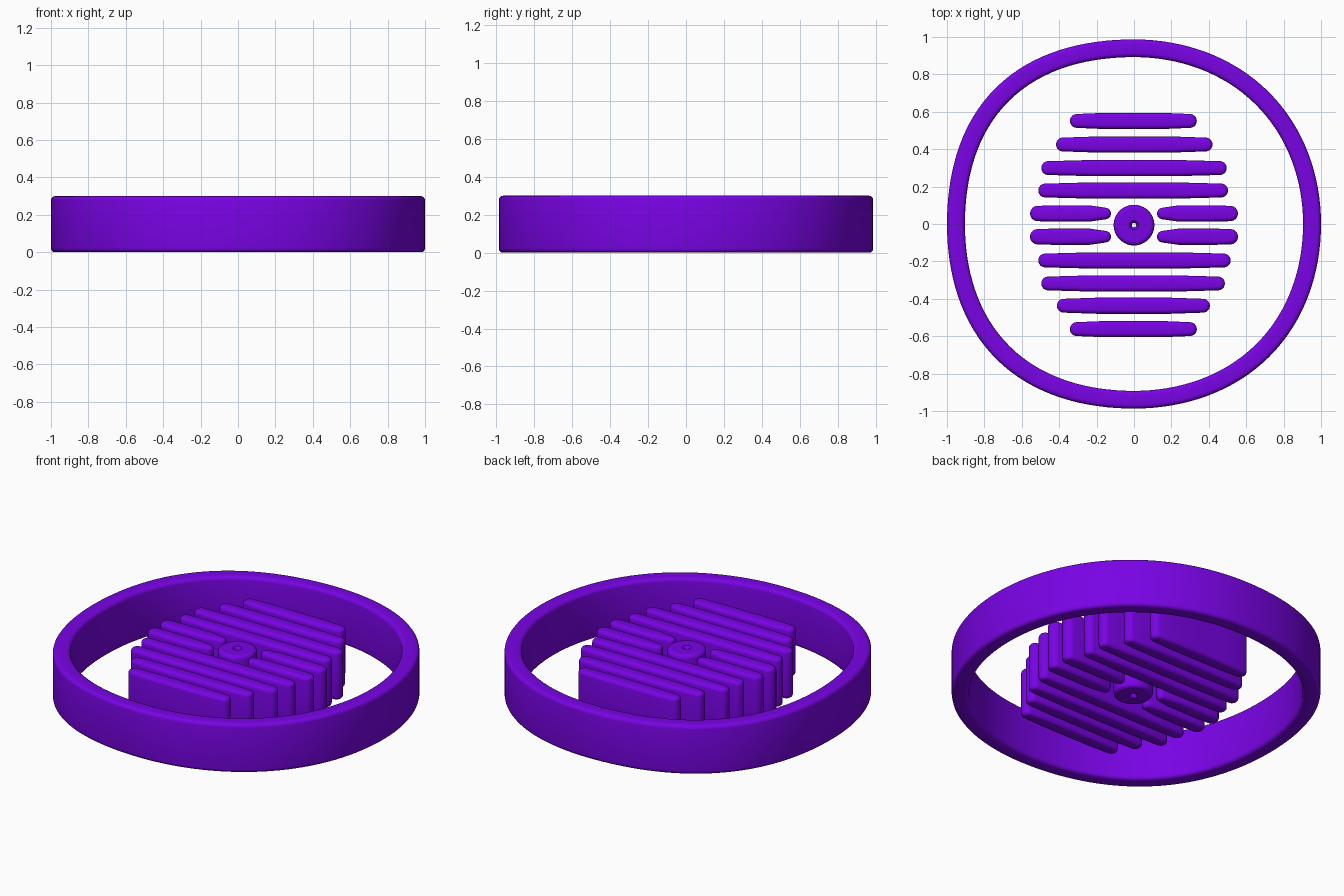
import bpy, bmesh, math

if "Cube" in bpy.data.objects:
    bpy.data.objects.remove(bpy.data.objects["Cube"])

H = 0.30   # overall height
B = 0.022  # edge rounding
DY = -0.006  # slight offset of the inner parts

mat = bpy.data.materials.new("purple")
mat.diffuse_color = (0.19, 0.001, 0.78, 1)
mat.use_nodes = True
mat.node_tree.nodes["Principled BSDF"].inputs["Base Color"].default_value = mat.diffuse_color


def loft(name, loops, cap=False, wrap=False):
    """Skin equal-length closed loops; cap the ends or join last loop to first."""
    bm = bmesh.new()
    rows = [[bm.verts.new(p) for p in loop] for loop in loops]
    n = len(rows[0])
    pairs = list(zip(rows, rows[1:])) + ([(rows[-1], rows[0])] if wrap else [])
    for a, b in pairs:
        for i in range(n):
            j = (i + 1) % n
            bm.faces.new((a[i], a[j], b[j], b[i]))
    if cap:
        bm.faces.new(rows[0])
        bm.faces.new(rows[-1])
    bmesh.ops.recalc_face_normals(bm, faces=bm.faces)
    me = bpy.data.meshes.new(name)
    bm.to_mesh(me)
    bm.free()
    me.materials.append(mat)
    ob = bpy.data.objects.new(name, me)
    bpy.context.collection.objects.link(ob)
    bpy.ops.object.select_all(action='DESELECT')
    ob.select_set(True)
    bpy.context.view_layer.objects.active = ob
    bpy.ops.object.shade_smooth_by_angle(angle=math.radians(40))
    return ob


def arc(cx, cz, r, a0, a1, n=4):
    return [(cx + r * math.cos(math.radians(a0 + (a1 - a0) * i / n)),
             cz + r * math.sin(math.radians(a0 + (a1 - a0) * i / n))) for i in range(n + 1)]


def rounded_section(r0, r1):
    return (arc(r1 - B, B, B, -90, 0) + arc(r1 - B, H - B, B, 0, 90)
            + arc(r0 + B, H - B, B, 90, 180) + arc(r0 + B, B, B, 180, 270))


def revolve(name, section, shape, n):
    """Sweep a closed radius/height section around z; shape gives x, y factors."""
    ang = [2 * math.pi * i / n for i in range(n)]
    return loft(name, [[(r * shape(t)[0], r * shape(t)[1], z) for t in ang]
                       for r, z in section], wrap=True)


# Outer ring: slightly squarish oval, each quadrant bulging by its own amount
BULGE = (0.015, 0.044, 0.038, 0.020)


def oval(t):
    k = 1 + BULGE[int(t / (math.pi / 2)) % 4] * math.sin(2 * t) ** 2
    return k * math.cos(t), 0.987 * k * math.sin(t)


ring = revolve("outer_ring", rounded_section(0.904, 1.0), oval, 128)

# Centre hub with a tiny flared through hole
hub = (arc(0.109 - B, B, B, -90, 0) + arc(0.109 - B, H - B, B, 0, 90)
       + [(0.080, H), (0.030, H), (0.025, H), (0.016, H - 0.008), (0.012, H - 0.02),
          (0.012, 0.02), (0.016, 0.008), (0.025, 0), (0.030, 0), (0.080, 0)])
revolve("centre_hub", hub, lambda t: (math.cos(t), math.sin(t)), 48).location.y = DY


# Upright slats: rounded plan, slimmer at the ends, softened top and bottom rims
def slat(name, x0, x1, y, w0=0.037, w1=0.037, wm=0.043):
    xm, q = (x0 + x1) / 2, (x1 - x0) * 0.24
    y += DY

    def outline(d, z):
        pts = [(x, yy, z) for x, yy in arc(x1 - w1, y, w1 - d, -84, 84, 10)]
        pts += [(xm + s * q, y + wm - d, z) for s in (1, 0, -1)]
        pts += [(x, yy, z) for x, yy in arc(x0 + w0, y, w0 - d, 96, 264, 10)]
        pts += [(xm + s * q, y - wm + d, z) for s in (-1, 0, 1)]
        return pts

    prof = arc(-B, B, B, -90, 0) + arc(-B, H - B, B, 0, 90)
    return loft(name, [outline(-dx, z) for dx, z in prof], cap=True)


rows = [(0.557, -0.343, 0.336), (0.431, -0.417, 0.420), (0.305, -0.496, 0.496),
        (0.185, -0.512, 0.503), (-0.189, -0.512, 0.517), (-0.312, -0.496, 0.486),
        (-0.431, -0.412, 0.406), (-0.556, -0.343, 0.336)]
for i, (y, x0, x1) in enumerate(rows):
    slat(f"slat_{i + 1}", x0, x1, y)

# Short slats on either side of the hub, narrower towards it
for y, tag in ((0.062, "back"), (-0.062, "front")):
    slat(f"short_slat_left_{tag}", -0.556, -0.123, y, 0.041, 0.031)
    slat(f"short_slat_right_{tag}", 0.123, 0.556, y, 0.031, 0.041)
